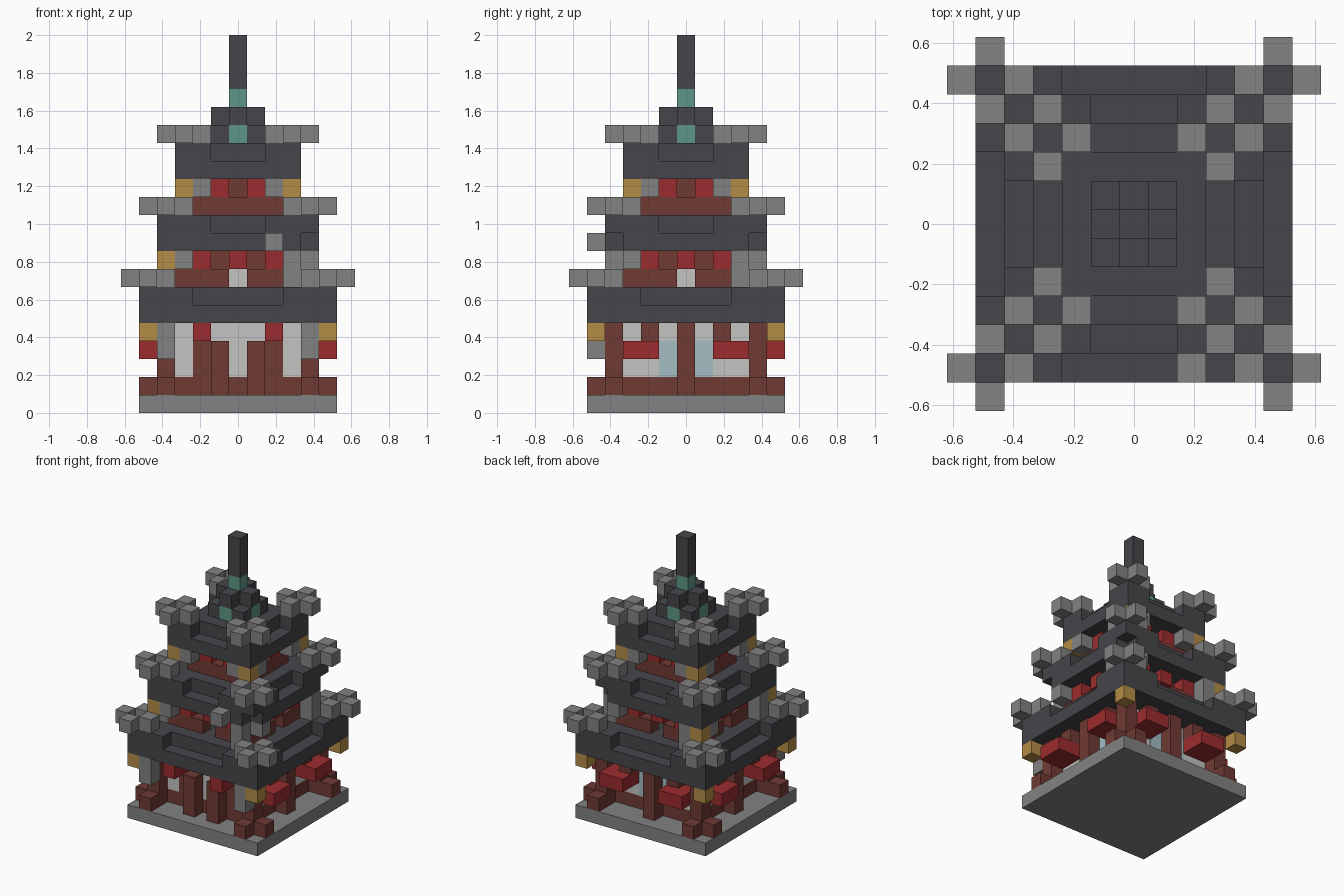
import bpy
import bmesh
from mathutils import Matrix, Vector

old = bpy.data.objects.get("Cube")
if old:
    bpy.data.objects.remove(old, do_unlink=True)

CELL = 2 / 21


def material(name, rgb):
    """Flat material from a 0-255 display colour."""
    col = [((c / 255 + 0.055) / 1.055) ** 2.4 for c in rgb] + [1]
    m = bpy.data.materials.new(name)
    m.use_nodes = True
    m.diffuse_color = col
    bsdf = m.node_tree.nodes["Principled BSDF"]
    bsdf.inputs["Base Color"].default_value = col
    bsdf.inputs["Roughness"].default_value = 0.9
    return m


SLATE = material("slate", (70, 69, 74))
STONE = material("stone", (130, 130, 130))
WOOD = material("red_brown_wood", (112, 58, 52))
RED = material("red", (156, 44, 46))
GOLD = material("gold", (180, 140, 70))
PLASTER = material("plaster", (195, 196, 193))
GLASS = material("pale_blue", (163, 188, 196))
COPPER = material("green_copper", (94, 150, 136))

ALL = (0, 1, 2, 3)
SIDES = (1, 2, 3)      # every side but the front


def part(name, mat, boxes, turns=(0,), grow=0.0):
    """Boxes given as inclusive cell ranges, repeated by quarter turns."""
    bm = bmesh.new()
    for k in turns:
        rot = Matrix.Rotation(k * 1.5707963, 4, 'Z')
        for x0, x1, y0, y1, z0, z1 in boxes:
            mid = Vector((x0 + x1, y0 + y1, z0 + z1 + 1)) / 2
            size = Vector((x1 - x0 + 1, y1 - y0 + 1, z1 - z0 + 1))
            size += Vector((0, grow, 0))
            mat4 = (Matrix.Scale(CELL, 4) @ rot @ Matrix.Translation(mid)
                    @ Matrix.Diagonal(size).to_4x4())
            bmesh.ops.create_cube(bm, size=1, matrix=mat4)
    me = bpy.data.meshes.new(name)
    bm.to_mesh(me)
    bm.free()
    me.materials.append(mat)
    ob = bpy.data.objects.new(name, me)
    bpy.context.collection.objects.link(ob)


def pair(x0, x1, *rest):
    """A box and its mirror image across x."""
    return [(x0, x1, *rest), (-x1, -x0, *rest)]


def corners(h, z):
    return [(sx * h, sx * h, sy * h, sy * h, z, z)
            for sx in (-1, 1) for sy in (-1, 1)]


def roof(level, h, c, z, notch=False):
    """Eave slab, raised corner rims and corner ornaments."""
    i, e = h - 1, z + 1
    slab = [(-h, h, -h, h, z, z)]
    if notch:
        slab = [(-h, i, -h, h, z, z), (h, h, -i, i, z, z)]
    part(level + "_roof_eave", SLATE, slab)
    part(level + "_roof_top", SLATE, [(-i, i, -i, i, e, e)])
    part(level + "_roof_rim", SLATE,
         [(c, h, -h, -h, e, e), (-i, -c, -h, -h, e, e)], ALL)
    t = z + 2
    part(level + "_roof_ornaments", STONE,
         pair(h + 1, h + 1, -h, -h, t, t) + pair(i, i, -h, -h, t, t), ALL)


# Base and ground floor
part("base", STONE, [(-5, 5, -5, 5, 0, 0)])
part("floor_sill", WOOD, [(-3, 3, -3, 3, 1, 1)])
part("corner_posts", WOOD, [(4, 4, -4, -4, 1, 4)], ALL)
part("post_feet", WOOD, pair(4, 4, -5, -5, 1, 1), ALL)
part("ground_walls", PLASTER, [(-3, 3, -3, 3, 2, 4)])
part("middle_posts", WOOD, [(0, 0, -4, -4, 1, 4)], SIDES)
part("windows", GLASS, pair(1, 1, -3, -3, 2, 3), SIDES, grow=0.08)
part("lanterns", RED, pair(2, 3, -5, -4, 3, 3), SIDES)
part("lantern_brackets", WOOD, pair(2, 2, -4, -4, 4, 4), SIDES)
part("door_panels", WOOD, pair(2, 2, -3, -3, 2, 3), grow=0.08)
part("door_posts", WOOD, pair(1, 1, -4, -4, 1, 3))
part("door_lanterns", RED, pair(2, 2, -5, -4, 4, 4))
part("front_brackets", STONE, pair(4, 4, -5, -5, 3, 4))
part("lower_gold_bells", GOLD, corners(5, 4))
roof("lower", 5, 3, 5)

# Middle floor
part("middle_core", PLASTER, [(-1, 1, -1, 1, 7, 7)])
part("middle_trim", COPPER, pair(1, 1, -2, -2, 7, 7), ALL)
part("middle_walls", WOOD, pair(1, 2, -3, -3, 7, 7), ALL)
part("middle_corner_posts", WOOD, [(3, 3, -3, -3, 7, 8)], ALL)
part("middle_upper_wall", WOOD, [(-2, 2, -2, 2, 8, 8)])
part("middle_red_panels", RED,
     pair(2, 2, -3, -3, 8, 8) + [(0, 0, -3, -3, 8, 8)], ALL)
part("middle_brackets", STONE,
     [(-3, -3, -4, -4, 8, 8), (3, 3, -4, -4, 7, 8)], ALL)
part("middle_gold_bells", GOLD, [b for b in corners(4, 8) if b[0] < 0])
roof("middle", 4, 2, 9, notch=True)
part("eave_block", STONE, [(2, 2, -5, -5, 9, 9)])

# Upper floor
part("upper_sill", WOOD, [(-2, 2, -2, 2, 11, 11)])
part("upper_core", WOOD, [(-1, 1, -1, 1, 12, 12)])
part("upper_corner_posts", WOOD, [(2, 2, -2, -2, 12, 12)], ALL)
part("upper_red_panels", RED, pair(1, 1, -2, -2, 12, 12), ALL)
part("upper_brackets", STONE, pair(2, 2, -3, -3, 12, 12), ALL)
part("upper_gold_bells", GOLD, corners(3, 12))
roof("upper", 3, 2, 13)

# Finial
part("finial_corners", SLATE, [(1, 1, -1, -1, 15, 15)], ALL)
part("finial_panels", COPPER, [(0, 0, -1, -1, 15, 15)], ALL)
part("finial_cap", SLATE, [(0, 0, -1, -1, 16, 16)], ALL)
part("spire_collar", COPPER, [(0, 0, 0, 0, 17, 17)])
part("spire", SLATE, [(0, 0, 0, 0, 18, 20)])
